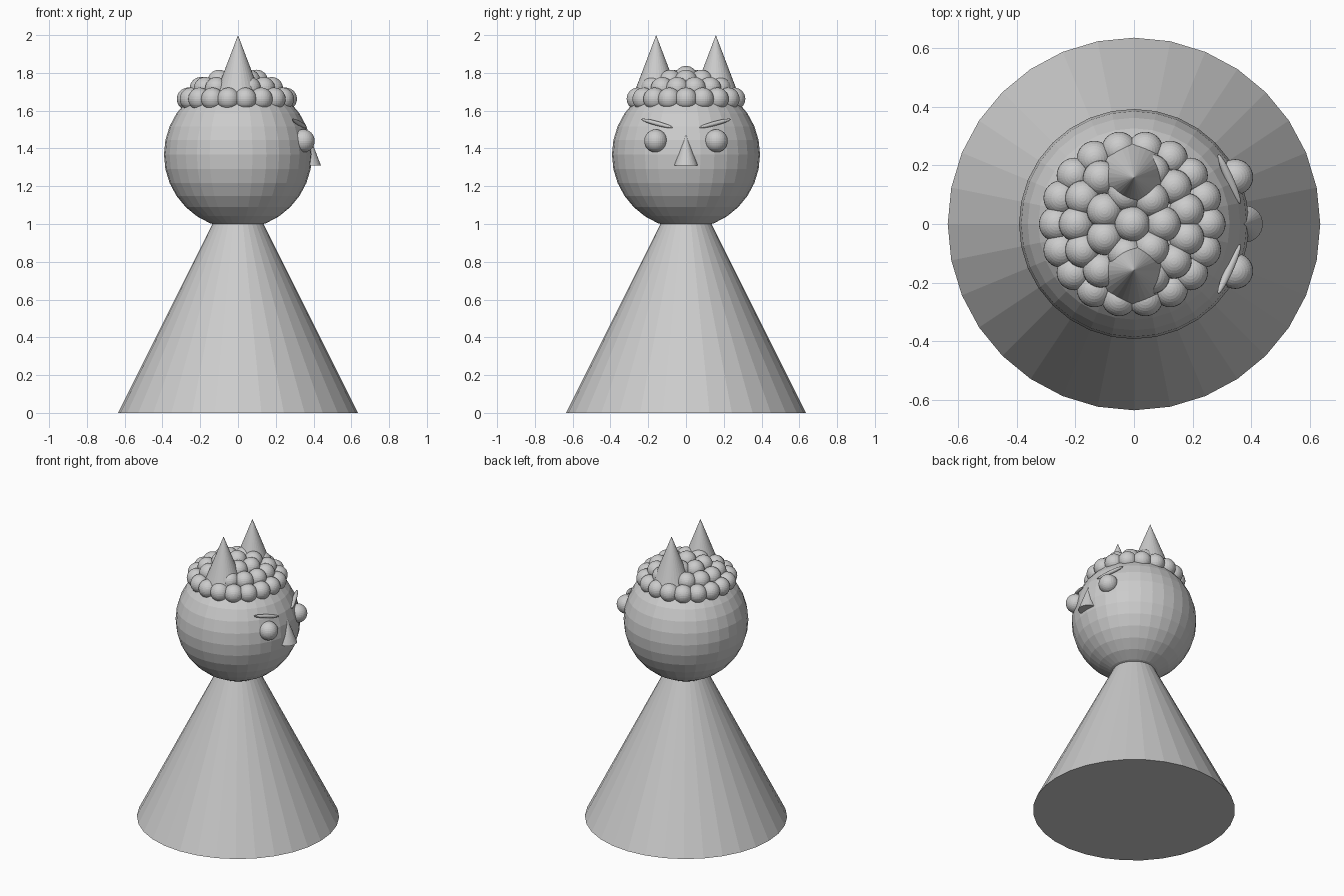
import bpy, bmesh, math
from mathutils import Matrix, Vector

if "Cube" in bpy.data.objects:
    bpy.data.objects.remove(bpy.data.objects["Cube"])

grey = bpy.data.materials.new("plain grey")
grey.diffuse_color = (0.6, 0.6, 0.6, 1)
grey.use_nodes = True
grey.node_tree.nodes["Principled BSDF"].inputs["Base Color"].default_value = grey.diffuse_color


def finish(name, bm):
    mesh = bpy.data.meshes.new(name)
    bm.to_mesh(mesh)
    bm.free()
    mesh.materials.append(grey)
    obj = bpy.data.objects.new(name, mesh)
    bpy.context.collection.objects.link(obj)
    return obj


def add_sphere(bm, matrix, radius=1.0):
    bmesh.ops.create_uvsphere(bm, u_segments=32, v_segments=16, radius=radius, matrix=matrix)


def sphere(name, centre, radius):
    bm = bmesh.new()
    add_sphere(bm, Matrix.Translation(centre), radius)
    return finish(name, bm)


def cone(name, x, y, z0, z1, radius):
    bm = bmesh.new()
    bmesh.ops.create_cone(bm, cap_ends=True, segments=32, radius1=radius, radius2=0,
                          depth=z1 - z0, matrix=Matrix.Translation((x, y, (z0 + z1) / 2)))
    return finish(name, bm)


HEAD_R, HEAD_Z = 0.392, 1.367

# Body, head and nose (the face looks along +x)
cone("body", 0, 0, 0, 1.27, 0.635)
sphere("head", (0, 0, HEAD_Z), HEAD_R)
cone("nose", 0.376, 0, 1.31, 1.475, 0.063)

# Curly hair: rings of small balls resting on the head (ring radius, count, lift)
bm = bmesh.new()
for i, (ring, count, lift) in enumerate([(0.258, 18, 0.0), (0.19, 13, 0.008),
                                         (0.105, 7, 0.012), (0.0, 1, 0.018)]):
    z = HEAD_Z + math.sqrt(HEAD_R ** 2 - ring ** 2) + lift
    for k in range(count):
        a = 2 * math.pi * (k + 0.5 * (i % 2)) / count
        pos = (ring * math.cos(a) - 0.006, ring * math.sin(a), z)
        add_sphere(bm, Matrix.Translation(pos), 0.06)
finish("hair", bm)

# Horns, eyes and slanted brows on both sides
for side, s in (("left", 1), ("right", -1)):
    cone(side + "_horn", 0, s * 0.158, 1.68, 2.0, 0.122)
    sphere(side + "_eye", (0.345, s * 0.16, 1.44), 0.061)
    outer = Vector((0.287, s * 0.238, 1.555))
    inner = Vector((0.362, s * 0.07, 1.51))
    along = inner - outer
    matrix = (Matrix.Translation((outer + inner) / 2)
              @ along.to_track_quat('X', 'Z').to_matrix().to_4x4()
              @ Matrix.Diagonal((along.length / 2, 0.014, 0.012, 1)))
    bm = bmesh.new()
    add_sphere(bm, matrix)
    finish(side + "_brow", bm)
